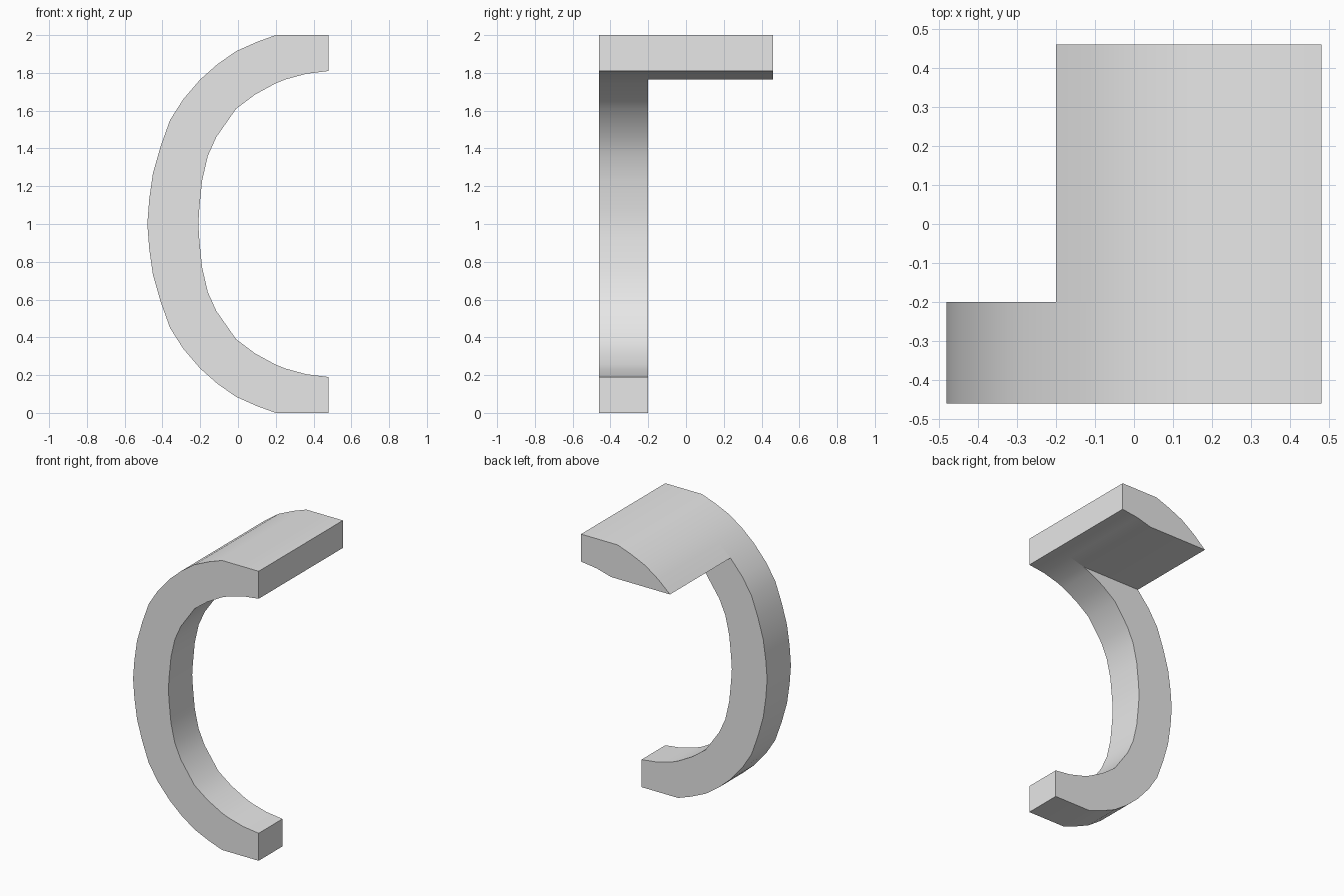
import bpy
import bmesh
import math

cube = bpy.data.objects.get("Cube")
if cube:
    bpy.data.objects.remove(cube)

FRONT, STEP, BACK = -0.46, -0.2, 0.46

# Upper half of the C profile (x, z), split at the underside of the slab
slab_outer = [(0.48, 2.0), (0.2, 2.0), (0.1, 1.964), (-0.01, 1.915),
              (-0.11, 1.845), (-0.2, 1.765)]
arch_outer = [(-0.29, 1.66), (-0.36, 1.55), (-0.41, 1.41), (-0.45, 1.27),
              (-0.47, 1.13)]
slab_inner = [(0.25, 1.765), (0.36, 1.795), (0.48, 1.81)]
arch_inner = [(-0.205, 1.08), (-0.19, 1.23), (-0.16, 1.36), (-0.115, 1.46),
              (-0.01, 1.61), (0.09, 1.685), (0.2, 1.745)]


def flip(points):
    """Mirror profile points about z = 1, reversing their order."""
    return [(x, 2 - z) for x, z in reversed(points)]


# Full C: slab section plus the remaining hook
outer = slab_outer[-1:] + arch_outer
inner = arch_inner + slab_inner[:1]
hook = (outer + [(-0.48, 1.0)] + flip(slab_outer + arch_outer)
        + flip(arch_inner + slab_inner) + [(-0.21, 1.0)] + inner)

bm = bmesh.new()
verts = {}


def face(points):
    """Flat face at the front plane, sharing corners between sections."""
    for p in points:
        if p not in verts:
            verts[p] = bm.verts.new((p[0], FRONT, p[1]))
    return bm.faces.new([verts[p] for p in points])


def extrude(faces, depth):
    result = bmesh.ops.extrude_face_region(bm, geom=faces)["geom"]
    moved = [g for g in result if isinstance(g, bmesh.types.BMVert)]
    bmesh.ops.translate(bm, verts=moved, vec=(0, depth, 0))
    return [g for g in result if isinstance(g, bmesh.types.BMFace)]


# Hook with its band depth, then the upper slab carried on to the back
caps = extrude([face(slab_outer + slab_inner), face(hook)], STEP - FRONT)
slab_cap = max(caps, key=lambda f: f.calc_center_median().z)
extrude([slab_cap], BACK - STEP)
bmesh.ops.recalc_face_normals(bm, faces=bm.faces)

mesh = bpy.data.meshes.new("curved_hook")
bm.to_mesh(mesh)
bm.free()
hook_obj = bpy.data.objects.new("curved_hook", mesh)
bpy.context.collection.objects.link(hook_obj)

# Plain grey
grey = bpy.data.materials.new("light_grey")
grey.use_nodes = True
colour = (0.8, 0.8, 0.8, 1)
grey.diffuse_color = colour
grey.node_tree.nodes["Principled BSDF"].inputs["Base Color"].default_value = colour
mesh.materials.append(grey)

# Smooth curves, sharp corners
bpy.ops.object.select_all(action="DESELECT")
hook_obj.select_set(True)
bpy.context.view_layer.objects.active = hook_obj
bpy.ops.object.shade_smooth_by_angle(angle=math.radians(30))
